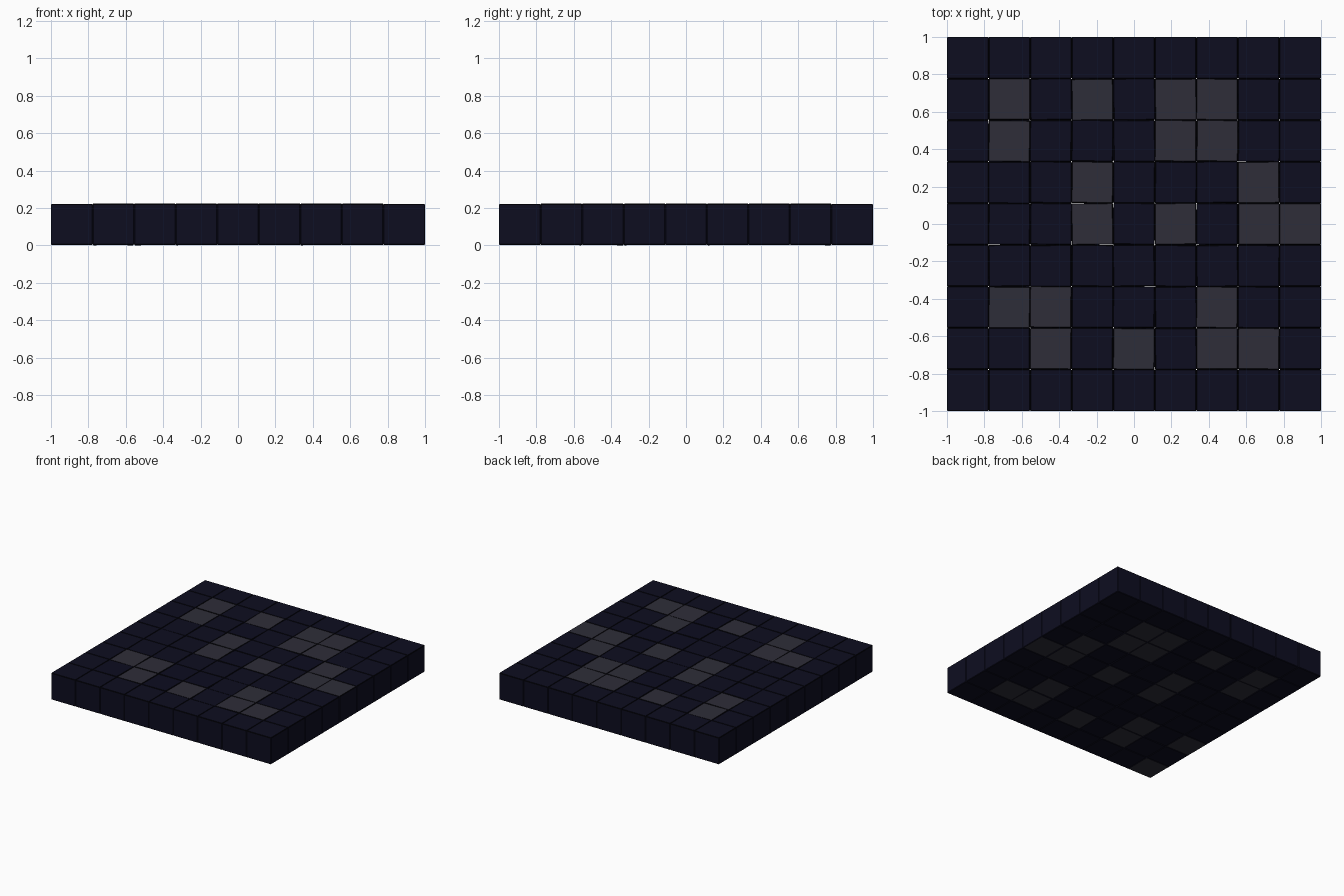
import bpy, bmesh, math, random
from mathutils import Matrix, Vector

if "Cube" in bpy.data.objects:
    bpy.data.objects.remove(bpy.data.objects["Cube"])

random.seed(4)
N = 9
CELL = 2.0 / N
BEVEL = 0.004


def material(name, rgb):
    m = bpy.data.materials.new(name)
    m.diffuse_color = (*rgb, 1.0)
    m.use_nodes = True
    m.node_tree.nodes["Principled BSDF"].inputs["Base Color"].default_value = m.diffuse_color
    return m


NAVY = material("dark navy", (0.0040, 0.0040, 0.0143))
GREY = material("charcoal grey", (0.0275, 0.0265, 0.0400))
SEAM = material("black seam", (0.0008, 0.0008, 0.0025))

# Layout seen from above, back row first: # is a grey tile
LAYOUT = [
    ".........",
    ".#.#.##..",
    ".#...##..",
    "...#...#.",
    "...#.#.##",
    ".........",
    ".##...#..",
    "..#.#.##.",
    ".........",
]
top_grey = {(c, N - 1 - r) for r, row in enumerate(LAYOUT)
            for c, ch in enumerate(row) if ch == "#"}
# The underside differs in a few cells
bottom_grey = (top_grey - {(1, 2)}) | {(0, 2), (0, 0)}


def add_tile(bm, i, j):
    """One bevelled block, slightly tilted when it is not on the rim."""
    b = bmesh.new()
    bmesh.ops.create_cube(b, size=1.0)
    bmesh.ops.scale(b, vec=(CELL, CELL, 0.219), verts=b.verts)
    bmesh.ops.bevel(b, geom=b.edges[:], offset=BEVEL, segments=1,
                    affect='EDGES', profile=0.5)
    b.normal_update()
    for f in b.faces:
        n = f.normal
        if n.z > 0.99:
            f.material_index = 1 if (i, j) in top_grey else 0
        elif n.z < -0.99:
            f.material_index = 1 if (i, j) in bottom_grey else 0
        elif n.z > 0.3:
            f.material_index = 2
        else:
            f.material_index = 0
    inner = 0 < i < N - 1 and 0 < j < N - 1
    if inner:
        t = 0.014
        for axis in 'XYZ':
            bmesh.ops.rotate(b, verts=b.verts, cent=(0, 0, 0),
                             matrix=Matrix.Rotation(random.uniform(-t, t), 3, axis))
    pos = Vector(((i + 0.5) * CELL - 1, (j + 0.5) * CELL - 1, 0.113))
    bmesh.ops.translate(b, verts=b.verts, vec=pos)
    tmp = bpy.data.meshes.new("tmp")
    b.to_mesh(tmp)
    b.free()
    bm.from_mesh(tmp)
    bpy.data.meshes.remove(tmp)


def build(name, cells):
    bm = bmesh.new()
    for i, j in cells:
        add_tile(bm, i, j)
    me = bpy.data.meshes.new(name)
    bm.to_mesh(me)
    bm.free()
    for m in (NAVY, GREY, SEAM):
        me.materials.append(m)
    ob = bpy.data.objects.new(name, me)
    bpy.context.collection.objects.link(ob)
    return ob


# Dark and light floor tiles
cells = [(i, j) for j in range(N) for i in range(N)]
parts = [build("dark_tiles", [c for c in cells if c not in top_grey]),
         build("grey_tiles", [c for c in cells if c in top_grey])]

# Rest the lowest tile on the ground
low = min(v.co.z for p in parts for v in p.data.vertices)
for p in parts:
    p.data.transform(Matrix.Translation((0, 0, -low)))
